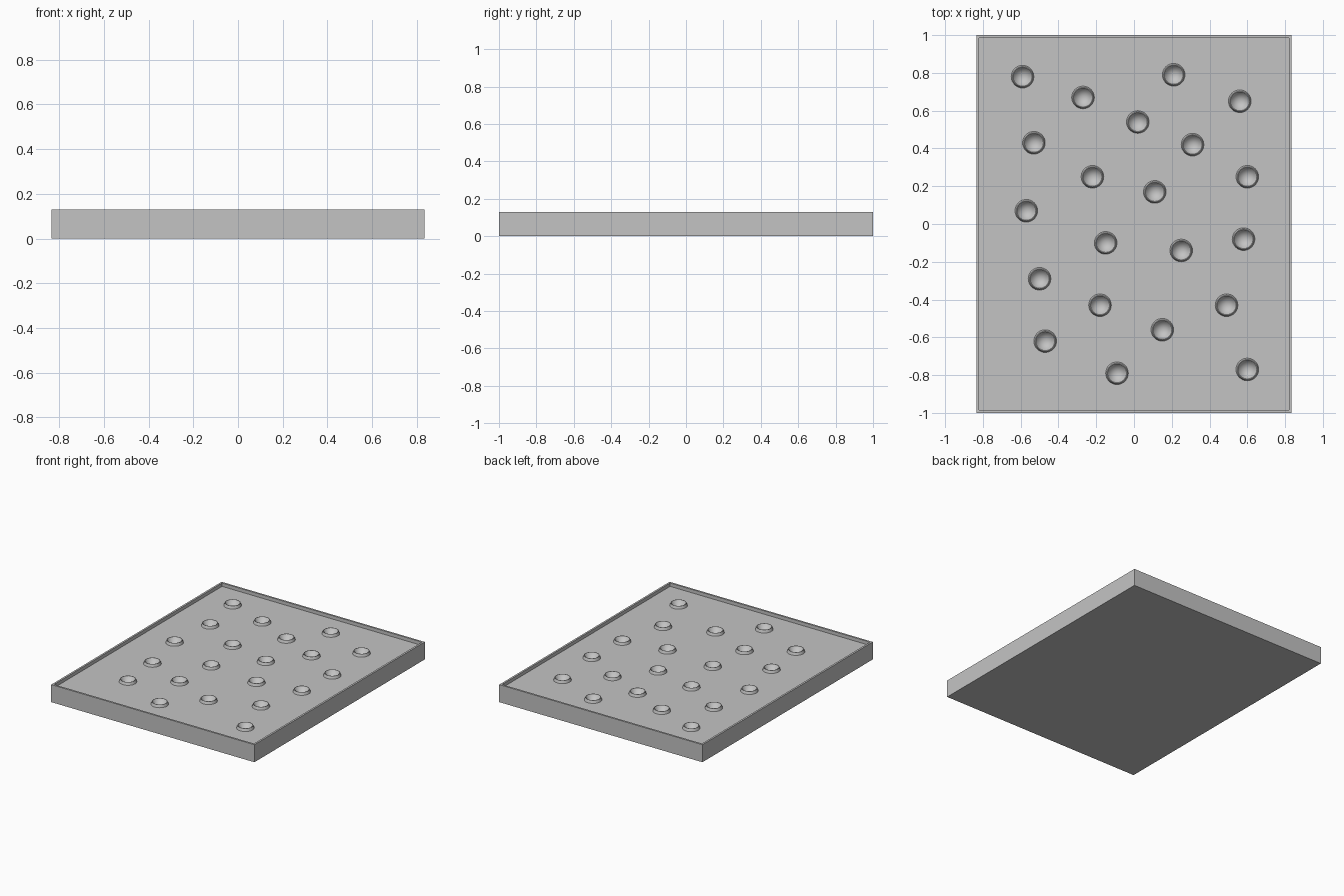
import bpy
import bmesh
from math import radians
from mathutils import Matrix, Vector

old = bpy.data.objects.get("Cube")
if old:
    bpy.data.objects.remove(old, do_unlink=True)

WIDTH, LENGTH, HEIGHT = 1.67, 2.0, 0.13
RIM, FLOOR = 0.02, 0.105
CUP_TOP, CUP_DEPTH = 0.125, 0.08
FOOT_RADIUS, LIP_RADIUS = 0.06, 0.05
SIDES = 32

# Cup centres across the tray floor
CENTRES = [
    (-.59, .78), (-.27, .67), (.21, .79), (.56, .65), (.02, .54), (-.53, .43), (.31, .42),
    (-.22, .25), (.11, .17), (.6, .25), (-.57, .07), (-.15, -.1), (.25, -.14), (.58, -.08),
    (-.5, -.29), (-.18, -.43), (.49, -.43), (-.47, -.62), (.15, -.56), (-.09, -.79), (.6, -.77),
]

grey = bpy.data.materials.new("plain grey")
grey.use_nodes = True
colour = (0.55, 0.55, 0.55, 1)
grey.diffuse_color = colour
grey.node_tree.nodes["Principled BSDF"].inputs["Base Color"].default_value = colour


def make_object(name, bm):
    mesh = bpy.data.meshes.new(name)
    bm.to_mesh(mesh)
    bm.free()
    mesh.materials.append(grey)
    obj = bpy.data.objects.new(name, mesh)
    bpy.context.collection.objects.link(obj)
    return obj


def activate(obj):
    bpy.ops.object.select_all(action='DESELECT')
    obj.select_set(True)
    bpy.context.view_layer.objects.active = obj


# Tray: a slab whose top face is inset and sunk to leave a thin rim
bm = bmesh.new()
bmesh.ops.create_cube(bm, size=1)
bmesh.ops.scale(bm, vec=(WIDTH, LENGTH, HEIGHT), verts=bm.verts)
bmesh.ops.translate(bm, vec=(0, 0, HEIGHT / 2), verts=bm.verts)
bm.normal_update()
top = max(bm.faces, key=lambda f: f.calc_center_median().z)
bmesh.ops.inset_region(bm, faces=[top], thickness=RIM)
rim_corners = list(top.verts)
sunk = bmesh.ops.extrude_discrete_faces(bm, faces=[top])["faces"][0]
bmesh.ops.translate(bm, vec=(0, 0, FLOOR - HEIGHT), verts=sunk.verts)
bmesh.ops.recalc_face_normals(bm, faces=bm.faces)
tray = make_object("tray", bm)

# Pits under the cups, cut out of the tray floor
bm = bmesh.new()
for x, y in CENTRES:
    bmesh.ops.create_cone(
        bm, cap_ends=True, segments=SIDES, radius1=0.055, radius2=0.055, depth=0.2,
        matrix=Matrix.Translation((x, y, 0.13)))
cutter = make_object("pit_cutter", bm)
cutter.hide_render = True
cut = tray.modifiers.new("pits", 'BOOLEAN')
cut.operation = 'DIFFERENCE'
cut.solver = 'EXACT'
cut.object = cutter
activate(tray)
bpy.ops.object.modifier_apply(modifier=cut.name)
bpy.data.objects.remove(cutter, do_unlink=True)

# Cups: a raised collar with a conical dimple, spun from a profile
bm = bmesh.new()
profile = [(FOOT_RADIUS, FLOOR), (LIP_RADIUS + 0.003, CUP_TOP),
           (LIP_RADIUS, CUP_TOP), (0, CUP_TOP - CUP_DEPTH)]
for x, y in CENTRES:
    verts = [bm.verts.new((x + r, y, z)) for r, z in profile]
    edges = [bm.edges.new(pair) for pair in zip(verts, verts[1:])]
    bmesh.ops.spin(bm, geom=verts + edges, cent=Vector((x, y, 0)), axis=(0, 0, 1),
                   angle=radians(360), steps=SIDES)
bmesh.ops.remove_doubles(bm, verts=bm.verts, dist=0.0002)
bm.normal_update()
# Collar walls and dimples must all face up
bmesh.ops.reverse_faces(bm, faces=[f for f in bm.faces if f.normal.z < 0])
cups = make_object("cups", bm)
activate(cups)
bpy.ops.object.shade_smooth_by_angle(angle=radians(30))
